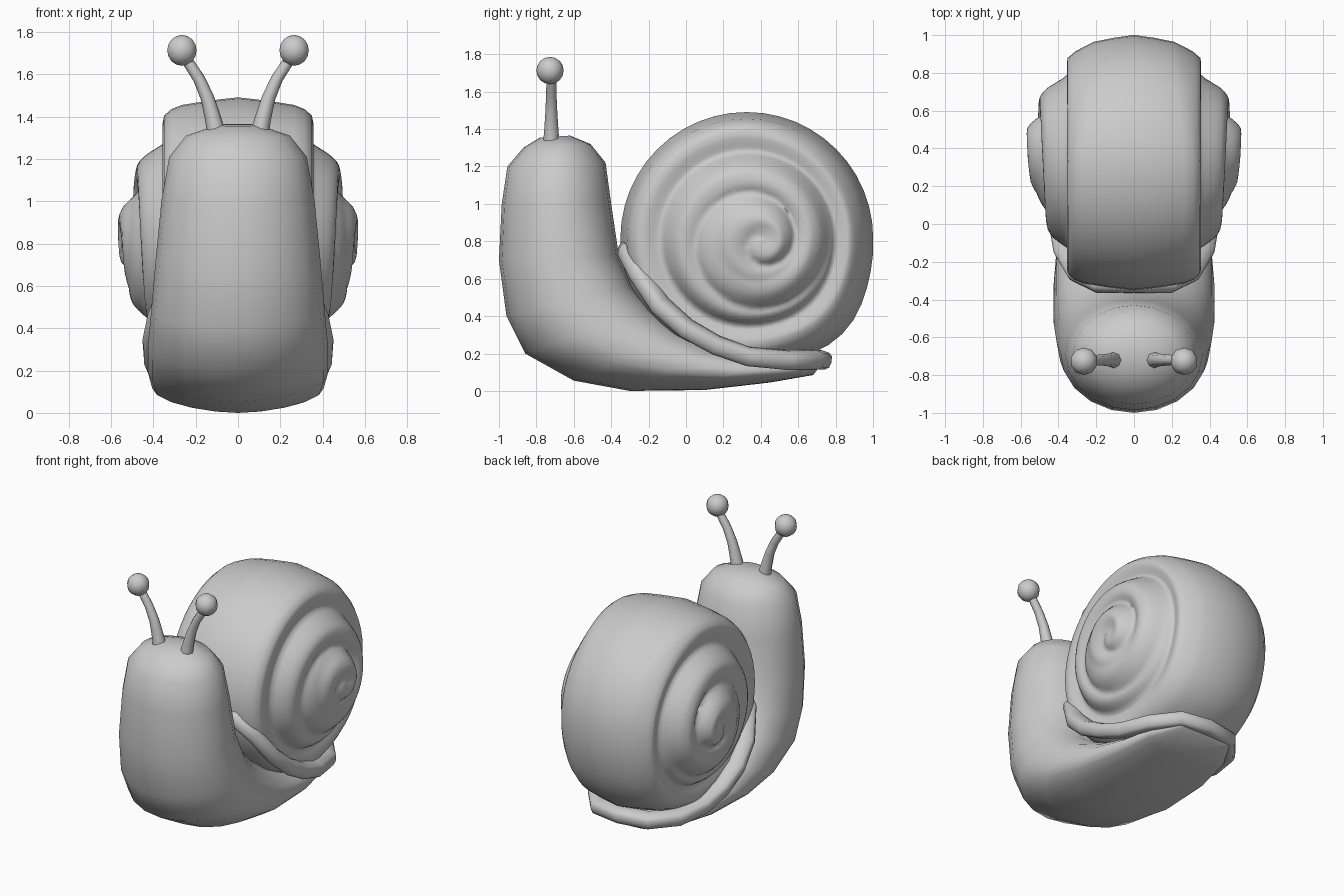
import bpy, bmesh, math
from mathutils import Vector
from math import sin, cos, pi

if "Cube" in bpy.data.objects:
    bpy.data.objects.remove(bpy.data.objects["Cube"])


def loft(name, rings, loop=False, angle=60):
    """Skin a list of equal-length rings, capping the ends unless looped."""
    bm = bmesh.new()
    rows = [[bm.verts.new(p) for p in ring] for ring in rings]
    n = len(rows[0])
    pairs = list(zip(rows, rows[1:])) + ([(rows[-1], rows[0])] if loop else [])
    for a, b in pairs:
        for i in range(n):
            j = (i + 1) % n
            bm.faces.new((a[i], a[j], b[j], b[i]))
    if not loop:
        bm.faces.new(rows[0])
        bm.faces.new(rows[-1])
    bmesh.ops.recalc_face_normals(bm, faces=bm.faces)
    me = bpy.data.meshes.new(name)
    bm.to_mesh(me)
    bm.free()
    ob = bpy.data.objects.new(name, me)
    bpy.context.collection.objects.link(ob)
    smooth(ob, angle)
    return ob


def smooth(ob, angle=60):
    bpy.ops.object.select_all(action='DESELECT')
    ob.select_set(True)
    bpy.context.view_layer.objects.active = ob
    bpy.ops.object.shade_smooth_by_angle(angle=math.radians(angle))


def lerp_table(table, t):
    for (a, va), (b, vb) in zip(table, table[1:]):
        if t <= b:
            return va + (vb - va) * (t - a) / (b - a)
    return table[-1][1]


# Body: front/underside point, back/top point, half width, top and bottom squareness
sections = [
    (-.78, 1.355, -.62, 1.365, .10, 2, 2), (-.87, 1.30, -.51, 1.32, .245, 2, 2),
    (-.955, 1.20, -.43, 1.22, .325, 2, 2), (-.985, 1.0, -.40, 1.0, .362, 2.1, 2),
    (-1.0, .70, -.36, .73, .39, 2.2, 2), (-.96, .40, -.29, .56, .41, 2.4, 2),
    (-.86, .20, -.19, .44, .425, 2.6, 2), (-.60, .055, -.03, .32, .425, 2.8, 1.9),
    (-.30, 0, .15, .23, .405, 3, 1.75), (.10, .005, .38, .17, .365, 3, 1.75),
    (.45, .045, .58, .16, .31, 2.8, 1.9), (.68, .085, .73, .15, .20, 2.4, 2)]


def body_ring(y0, z0, y1, z1, w, e_top, e_low):
    ring = []
    for i in range(20):
        a = 2 * pi * i / 20
        p = 2 / (e_top if sin(a) > 0 else e_low)
        c, s = [math.copysign(abs(v) ** p, v) for v in (cos(a), sin(a))]
        t = (1 + s) / 2
        ring.append((w * c, y0 + (y1 - y0) * t, z0 + (z1 - z0) * t))
    return ring


loft("body", [body_ring(*s) for s in sections])

# Shell: domed side with a spiral groove, mirrored across the broad rim
side = [(0, .55), (.1, .545), (.17, .52), (.22, .49), (.3, .475), (.37, .445),
        (.42, .405), (.45, .365), (.47, .335), (.50, .345), (.55, .357), (.6, .347)]
SEG = 48


def shell_ring(r, x=None):
    ring = []
    for i in range(SEG):
        a = 2 * pi * i / SEG
        # slight flare where the shell opens onto the tail
        d = (a - math.radians(315)) / math.radians(24)
        flare = .045 * math.exp(-d * d) * max(0, (r - .4) / .27)
        rr = r + flare
        shift = max(0, 1 - r / .5)
        h = x
        if x is None:
            f = ((r - .13) / .24 - (a + pi / 2) / (2 * pi)) % 1
            fade = max(0, min(1, (.47 - r) / .08, r / .12))
            h = lerp_table(side, r) + .055 * fade * (sin(pi * f) ** .8 - .5)
        # rim is rounder at the rear
        h *= 1 - .2 * max(0, cos(a)) * max(0, min(1, (r - .55) / .07))
        ring.append((h, .325 + .10 * shift + rr * cos(a),
                     .815 - .015 * shift + rr * sin(a)))
    return ring


half = [shell_ring(.012 + .578 * i / 33) for i in range(34)]
half += [shell_ring(.62, .315), shell_ring(.64, .265), shell_ring(.66, .14)]
mirrored = [[(-x, y, z) for x, y, z in ring] for ring in reversed(half)]
loft("shell", half + [shell_ring(.676, 0)] + mirrored, angle=80)

# Collar: a broad fold of skin looping around the base of the shell
edge = [(0, -.305, .75), (.19, -.305, .74), (.30, -.25, .63), (.365, -.14, .46),
        (.39, .0, .335), (.385, .16, .245), (.36, .33, .185), (.31, .54, .165),
        (.19, .69, .168), (0, .72, .168)]
path = [Vector(p) for p in edge]
path += [Vector((-p.x, p.y, p.z)) for p in reversed(path[1:-1])]
centre = Vector((0, .2, .42))
collar = []
for i, p in enumerate(path):
    t = (path[(i + 1) % len(path)] - path[i - 1]).normalized()
    out = p - centre
    out.z *= .5
    out = (out - out.dot(t) * t).normalized()
    up = t.cross(out)
    ring = []
    for k in range(12):
        a = 2 * pi * k / 12
        c, s = [math.copysign(abs(v) ** .7, v) for v in (cos(a), sin(a))]
        ring.append(p + out * .06 * c + up * .05 * s)
    collar.append(ring)
loft("collar", collar, loop=True)

# Eye stalks: tapered curved tubes topped with balls
stalk = [(.10, 1.30, .048), (.115, 1.38, .039), (.145, 1.49, .032),
         (.185, 1.58, .028), (.25, 1.68, .026)]
for s, label in ((1, "right"), (-1, "left")):
    rings = []
    for i, (x, z, r) in enumerate(stalk):
        a, b = stalk[max(i - 1, 0)], stalk[min(i + 1, len(stalk) - 1)]
        lean = math.atan2(b[0] - a[0], b[1] - a[1])
        rings.append([(s * (x + r * cos(k) * cos(lean)), -.72 + r * sin(k),
                       z - r * cos(k) * sin(lean))
                      for k in (2 * pi * j / 8 for j in range(8))])
    loft(label + "_eye_stalk", rings)
    bpy.ops.mesh.primitive_uv_sphere_add(segments=10, ring_count=8, radius=.073,
                                         location=(s * .265, -.727, 1.713))
    bpy.context.object.name = label + "_eye"
    smooth(bpy.context.object)
